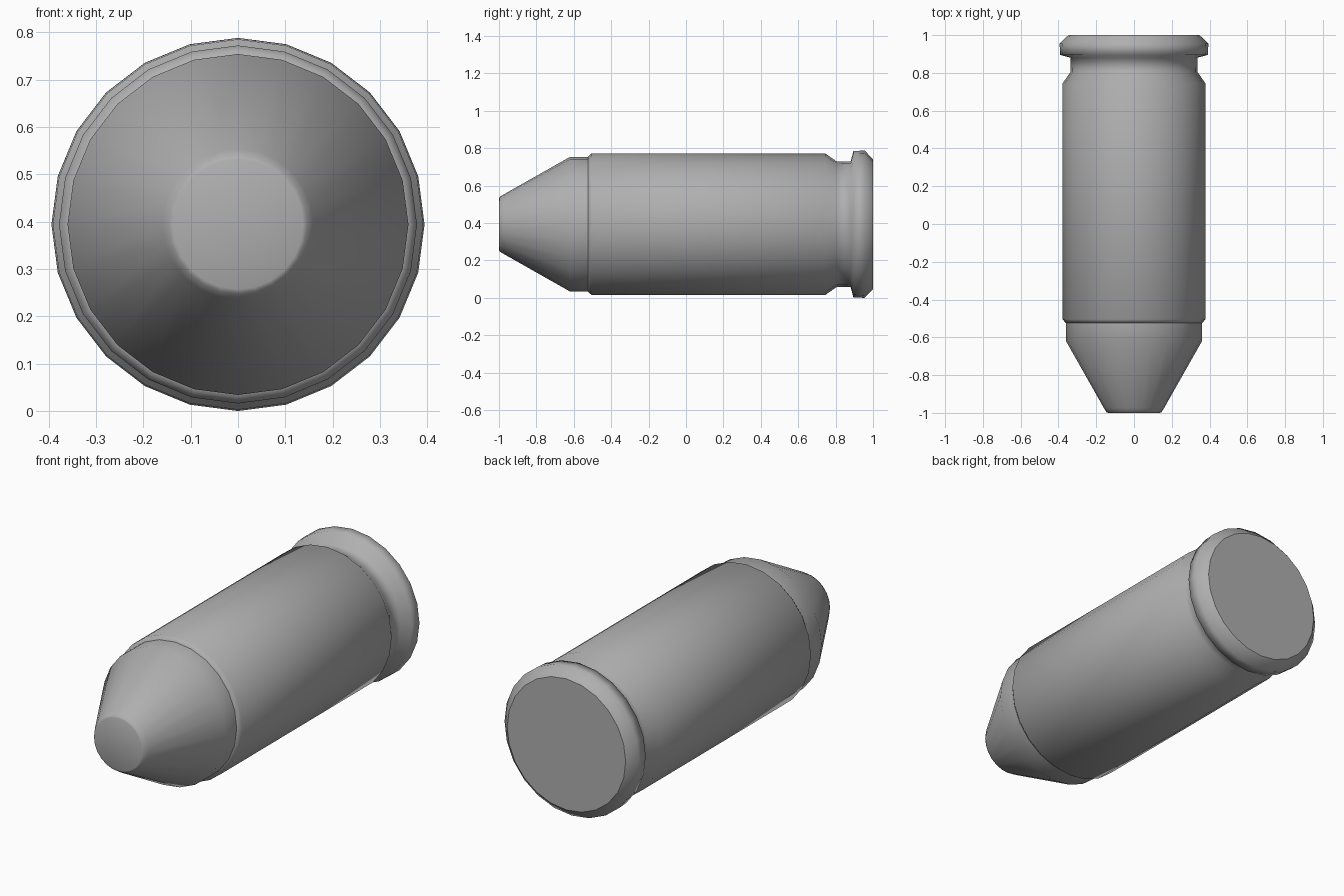
import bpy, bmesh
from math import sin, cos, tau, radians

if "Cube" in bpy.data.objects:
    bpy.data.objects.remove(bpy.data.objects["Cube"])

SIDES = 24
AXIS_Z = 0.394

# dark grey metal
metal = bpy.data.materials.new("dark_metal")
metal.diffuse_color = (0.43, 0.43, 0.43, 1)
metal.use_nodes = True
metal.node_tree.nodes["Principled BSDF"].inputs["Base Color"].default_value = metal.diffuse_color


def lathe(name, profile, angle, flat_last_cap=False):
    """Turn a (y, radius) profile around the lengthwise axis, capping both ends."""
    bm = bmesh.new()
    rings = [[bm.verts.new((r * cos(tau * i / SIDES), y, AXIS_Z + r * sin(tau * i / SIDES)))
              for i in range(SIDES)] for y, r in profile]
    for a, b in zip(rings, rings[1:]):
        for i in range(SIDES):
            j = (i + 1) % SIDES
            bm.faces.new((a[i], a[j], b[j], b[i]))
    bm.faces.new(rings[0])
    bm.faces.new(rings[-1])
    bmesh.ops.recalc_face_normals(bm, faces=bm.faces[:])
    end_index = len(bm.faces) - 1
    mesh = bpy.data.meshes.new(name)
    bm.to_mesh(mesh)
    bm.free()
    mesh.materials.append(metal)
    ob = bpy.data.objects.new(name, mesh)
    bpy.context.collection.objects.link(ob)
    bpy.ops.object.select_all(action='DESELECT')
    ob.select_set(True)
    bpy.context.view_layer.objects.active = ob
    bpy.ops.object.shade_smooth_by_angle(angle=radians(angle))
    if flat_last_cap:
        cap = set(mesh.polygons[end_index].edge_keys)
        for e in mesh.edges:
            if e.key in cap:
                e.use_edge_sharp = True
    return ob


# conical nose with a blunt, slightly rounded tip
lathe("nose", [(-1.0, 0.137), (-0.996, 0.146), (-0.975, 0.159), (-0.62, 0.36), (-0.50, 0.36)], 65)

# cylindrical case: front chamfer, body, groove and rim
lathe("case", [(-0.525, 0.361), (-0.505, 0.378), (0.745, 0.378), (0.805, 0.336),
               (0.88, 0.335), (0.895, 0.391), (0.955, 0.394), (1.0, 0.347)], 80, True)
